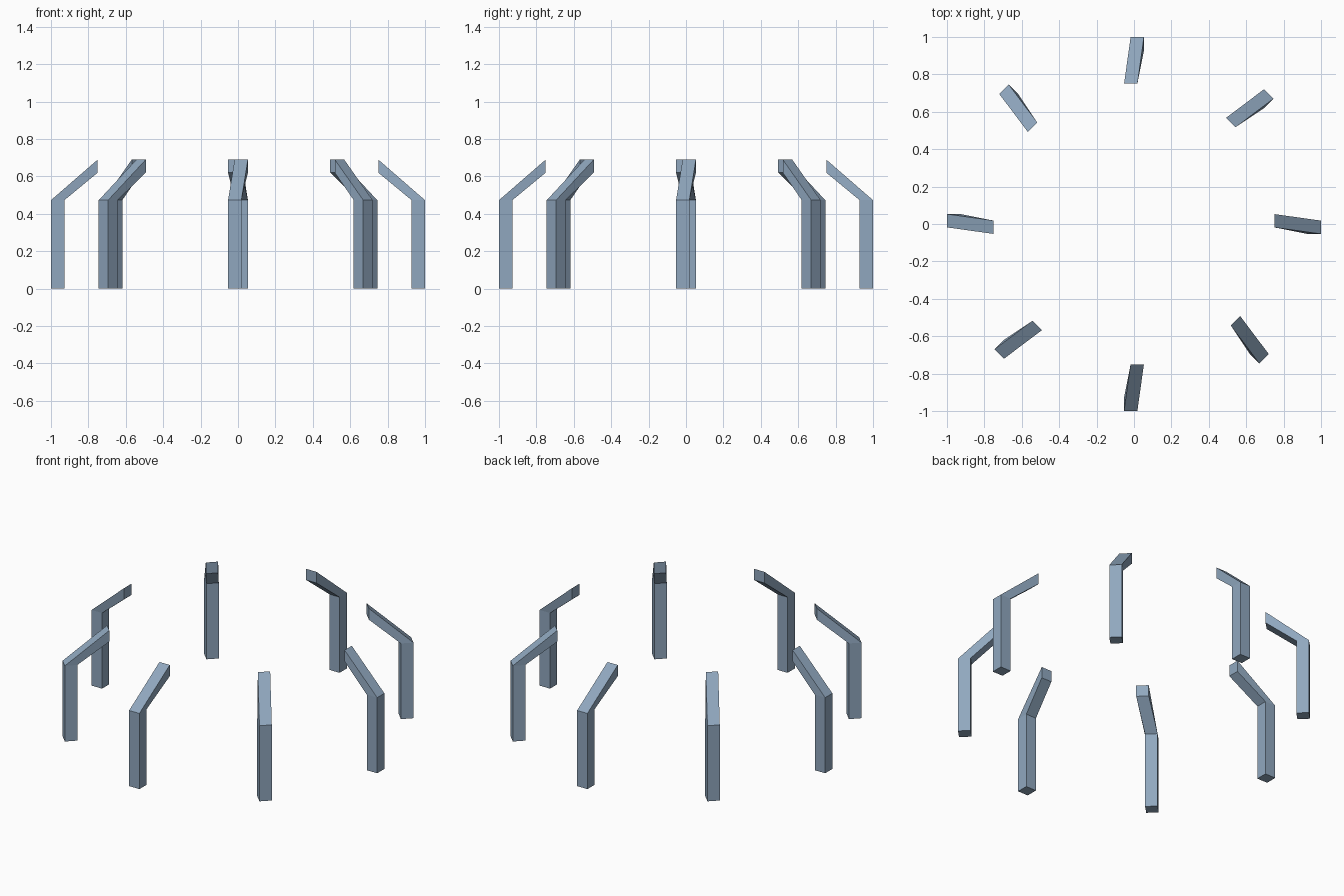
import bpy, bmesh
from math import pi

if "Cube" in bpy.data.objects:
    bpy.data.objects.remove(bpy.data.objects["Cube"])

# Square cross-sections of one bent post: foot, bend, vertical tip face
Y0, Y1 = -0.053, 0.018      # post width
T0, T1 = -0.018, 0.053      # tip is shifted sideways
rings = [
    [(0.928, Y0, 0), (1, Y0, 0), (1, Y1, 0), (0.928, Y1, 0)],
    [(0.928, Y0, 0.473), (1, Y0, 0.473), (1, Y1, 0.473), (0.928, Y1, 0.473)],
    [(0.75, T0, 0.62), (0.75, T0, 0.69), (0.75, T1, 0.69), (0.75, T1, 0.62)],
]

bm = bmesh.new()
loops = [[bm.verts.new(p) for p in ring] for ring in rings]
for a, b in zip(loops, loops[1:]):
    for i in range(4):
        j = (i + 1) % 4
        bm.faces.new((a[i], a[j], b[j], b[i]))
bm.faces.new(loops[0][::-1])
bm.faces.new(loops[-1])
bmesh.ops.recalc_face_normals(bm, faces=bm.faces)
mesh = bpy.data.meshes.new("bent_post")
bm.to_mesh(mesh)
bm.free()

# Slate blue finish
slate = bpy.data.materials.new("slate_blue")
slate.diffuse_color = (0.28, 0.39, 0.52, 1)
slate.use_nodes = True
slate.node_tree.nodes["Principled BSDF"].inputs["Base Color"].default_value = slate.diffuse_color
mesh.materials.append(slate)

# Ring of eight posts sharing the same mesh
for k in range(8):
    post = bpy.data.objects.new(f"bent_post_{k + 1}", mesh)
    post.rotation_euler.z = k * pi / 4
    bpy.context.collection.objects.link(post)
